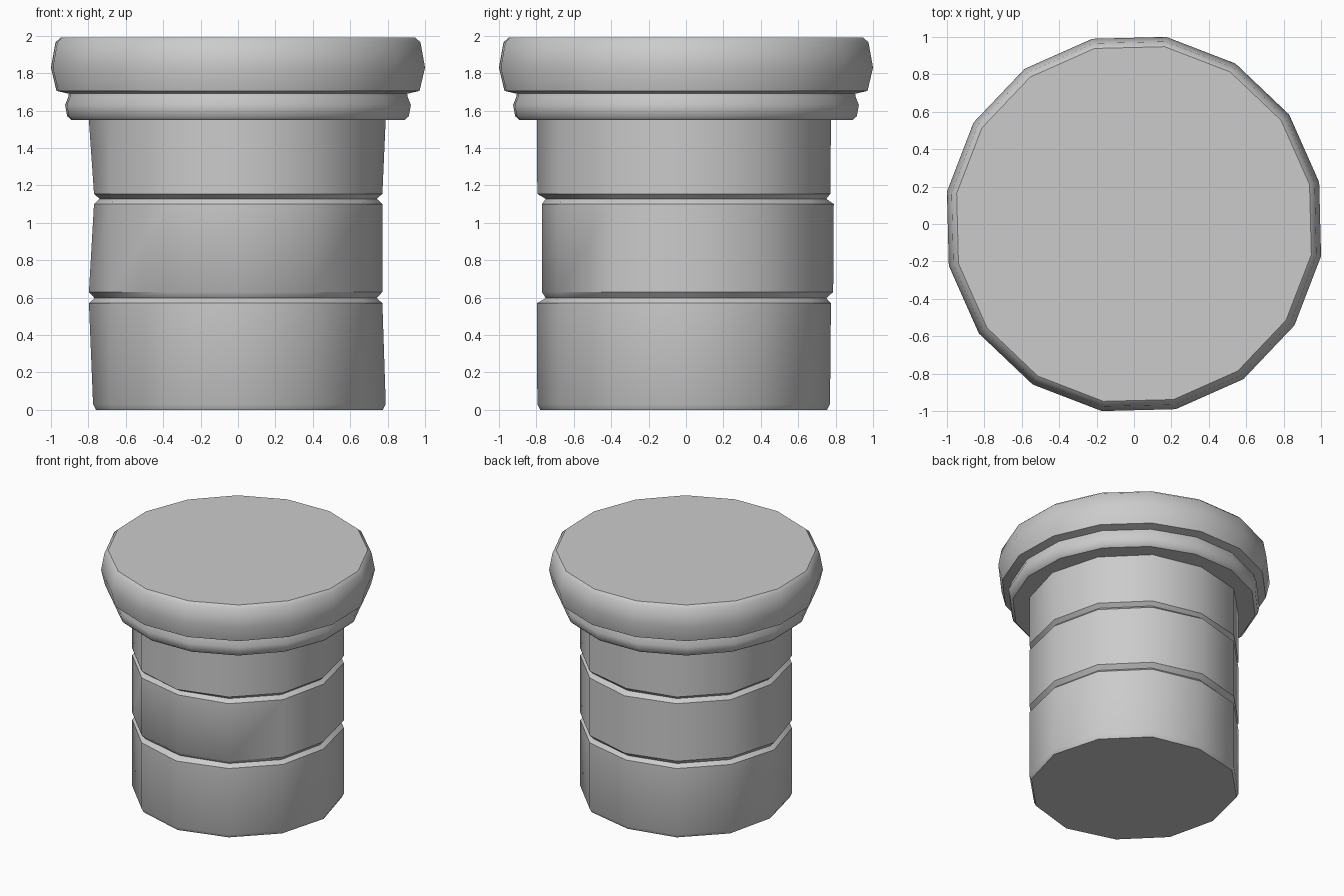
import bpy, bmesh, math

if "Cube" in bpy.data.objects:
    bpy.data.objects.remove(bpy.data.objects["Cube"])


def make_lathe(name, rings, start):
    """Skin a stack of rings; each ring is (z, list of radii), capped both ends."""
    bm = bmesh.new()
    loops = []
    for z, radii in rings:
        n = len(radii)
        angles = [math.radians(start) + 2 * math.pi * i / n for i in range(n)]
        loops.append([bm.verts.new((r * math.cos(a), r * math.sin(a), z))
                      for r, a in zip(radii, angles)])
    for low, high in zip(loops, loops[1:]):
        for i in range(len(low)):
            j = (i + 1) % len(low)
            bm.faces.new((low[i], low[j], high[j], high[i]))
    bm.faces.new(loops[0][::-1])
    bm.faces.new(loops[-1])
    bmesh.ops.recalc_face_normals(bm, faces=bm.faces)
    mesh = bpy.data.meshes.new(name)
    bm.to_mesh(mesh)
    bm.free()
    obj = bpy.data.objects.new(name, mesh)
    bpy.context.collection.objects.link(obj)
    bpy.ops.object.select_all(action='DESELECT')
    obj.select_set(True)
    bpy.context.view_layer.objects.active = obj
    bpy.ops.object.shade_smooth_by_angle(angle=math.radians(40))
    return obj


def worn_ring(z, right, back, left, front, inset=0.0):
    """Slightly uneven 12-sided ring set by its four axis radii."""
    radii = []
    for r in (right, back, left, front):
        radii += [r - inset, 0.787 - inset, 0.787 - inset]
    return z, radii


# Shaft: three stacked, slightly uneven drums with V grooves between
shaft = [
    worn_ring(0.00, 0.79, 0.77, 0.775, 0.795, 0.015),
    worn_ring(0.03, 0.79, 0.77, 0.775, 0.795),
    worn_ring(0.57, 0.772, 0.775, 0.797, 0.797),
    worn_ring(0.597, 0.772, 0.78, 0.797, 0.78, 0.03),
    worn_ring(0.63, 0.772, 0.787, 0.797, 0.77),
    worn_ring(1.10, 0.772, 0.79, 0.77, 0.77),
    worn_ring(1.128, 0.772, 0.78, 0.77, 0.78, 0.03),
    worn_ring(1.155, 0.772, 0.772, 0.77, 0.795),
    worn_ring(1.56, 0.79, 0.775, 0.798, 0.797),
]
make_lathe("shaft", shaft, 0)

# Capital: 16-sided collar and bulging top slab
capital = [(1.55, 0.905), (1.57, 0.927), (1.63, 0.938), (1.675, 0.92),
           (1.69, 0.918), (1.705, 0.985), (1.83, 1.015), (1.965, 0.99),
           (1.99, 0.962)]
make_lathe("capital", [(z, [r] * 16) for z, r in capital], 12.7)
